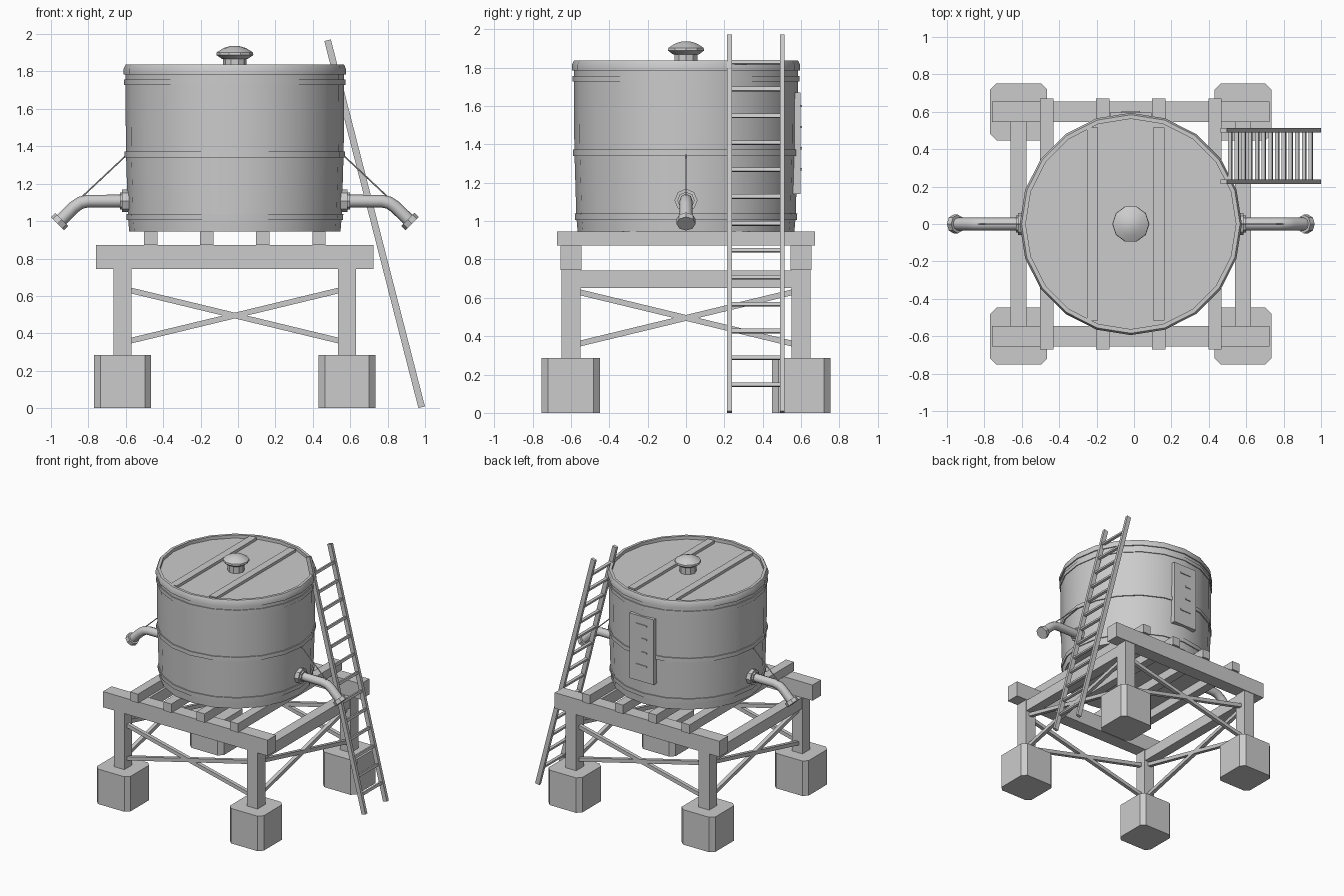
import bpy, bmesh, math
from mathutils import Vector

if "Cube" in bpy.data.objects:
    bpy.data.objects.remove(bpy.data.objects["Cube"])

CX = -0.017  # centre line of the tank and stand


def finish(name, bm, smooth=False):
    bmesh.ops.recalc_face_normals(bm, faces=bm.faces)
    me = bpy.data.meshes.new(name)
    bm.to_mesh(me)
    bm.free()
    ob = bpy.data.objects.new(name, me)
    bpy.context.collection.objects.link(ob)
    if smooth:
        bpy.ops.object.select_all(action='DESELECT')
        ob.select_set(True)
        bpy.context.view_layer.objects.active = ob
        bpy.ops.object.shade_smooth_by_angle(angle=math.radians(30))
    return ob


def box(name, lo, hi):
    bm = bmesh.new()
    bmesh.ops.create_cube(bm, size=1)
    for v in bm.verts:
        v.co = [(a + b) / 2 + c * (b - a) for a, b, c in zip(lo, hi, v.co)]
    return finish(name, bm)


def bar(name, a, b, w, d, side):
    """Rectangular bar from a to b; w is measured along the side vector."""
    a, b, s = Vector(a), Vector(b), Vector(side)
    n = (b - a).cross(s).normalized()
    bm = bmesh.new()
    bmesh.ops.create_cube(bm, size=1)
    for v in bm.verts:
        v.co = (a + b) / 2 + (b - a) * v.co.x + s * w * v.co.y + n * d * v.co.z
    return finish(name, bm)


def rod(name, a, b, r, n=8):
    a, b = Vector(a), Vector(b)
    bm = bmesh.new()
    bmesh.ops.create_cone(bm, cap_ends=True, segments=n, radius1=r, radius2=r,
                          depth=(b - a).length)
    ob = finish(name, bm, True)
    ob.rotation_mode = 'QUATERNION'
    ob.rotation_quaternion = (b - a).to_track_quat('Z', 'Y')
    ob.location = (a + b) / 2
    return ob


def lathe(name, profile, n):
    bm = bmesh.new()
    rings = [[bm.verts.new((CX + r * math.cos(math.tau * i / n),
                            r * math.sin(math.tau * i / n), z)) for i in range(n)]
             for r, z in profile]
    for p, q in zip(rings, rings[1:]):
        for i in range(n):
            j = (i + 1) % n
            bm.faces.new((p[i], p[j], q[j], q[i]))
    bm.faces.new(rings[0])
    bm.faces.new(rings[-1])
    return finish(name, bm, True)


# footings with chamfered corners, and posts
for sx in (-1, 1):
    for sy in (-1, 1):
        x, y = CX + sx * 0.6, sy * 0.6
        bm = bmesh.new()
        bmesh.ops.create_cube(bm, size=1)
        for v in bm.verts:
            v.co = (x + v.co.x * 0.305, y + v.co.y * 0.305, (v.co.z + 0.5) * 0.285)
        edges = [e for e in bm.edges if abs(e.verts[0].co.z - e.verts[1].co.z) > 0.1]
        bmesh.ops.bevel(bm, geom=edges, offset=0.034, segments=1, affect='EDGES')
        finish("footing", bm)
        box("post", (x - 0.048, y - 0.05, 0.27), (x + 0.048, y + 0.05, 0.76))

# beams and cross braces on all four sides
for s in (-1, 1):
    y, x = s * 0.6, CX + s * 0.6
    box("main_beam", (CX - 0.742, y - 0.055, 0.745), (CX + 0.742, y + 0.055, 0.873))
    box("side_beam", (x - 0.042, -0.56, 0.65), (x + 0.042, 0.56, 0.742))
    for t in (-1, 1):
        z0, z1 = 0.495 - t * 0.14, 0.495 + t * 0.14
        bar("front_brace", (CX - 0.58, y, z0), (CX + 0.58, y, z1), 0.03, 0.03, (0, 1, 0))
        bar("side_brace", (x, -0.58, z0), (x, 0.58, z1), 0.03, 0.03, (1, 0, 0))

# joists under the tank
for i in range(4):
    x = CX - 0.45 + 0.3 * i
    box("joist", (x - 0.036, -0.672, 0.873), (x + 0.036, 0.672, 0.945))

# tank body with hoops, rim and recessed lid
lathe("tank", [(0.565, 0.945), (0.57, 1.005), (0.578, 1.005), (0.580, 1.038), (0.572, 1.038),
               (0.581, 1.34), (0.590, 1.34), (0.590, 1.372), (0.582, 1.372),
               (0.585, 1.727), (0.592, 1.727), (0.592, 1.757), (0.585, 1.757), (0.585, 1.785),
               (0.594, 1.785), (0.594, 1.815), (0.584, 1.836), (0.562, 1.836), (0.562, 1.81)], 20)
for x in (-0.222, 0.132):
    box("lid_batten", (x - 0.03, -0.515, 1.80), (x + 0.03, 0.515, 1.832))

# cap on the lid
lathe("vent_cap", [(0.062, 1.80), (0.062, 1.868), (0.07, 1.868), (0.099, 1.888), (0.097, 1.902),
                   (0.06, 1.925), (0.02, 1.937)], 10)

# spouts with flanges and stay rods
for s in (-1, 1):
    def P(x, z):
        return (CX + s * x, 0, z)
    cu = bpy.data.curves.new("spout", 'CURVE')
    cu.dimensions = '3D'
    cu.bevel_depth = 0.034
    cu.bevel_resolution = 2
    cu.use_fill_caps = True
    sp = cu.splines.new('POLY')
    path = [(0.56, 1.107), (0.785, 1.107), (0.825, 1.098), (0.86, 1.074), (0.935, 1.0)]
    sp.points.add(len(path) - 1)
    for p, (x, z) in zip(sp.points, path):
        p.co = (*P(x, z), 1)
    bpy.context.collection.objects.link(bpy.data.objects.new("spout", cu))
    rod("spout_flange", P(0.555, 1.108), P(0.603, 1.108), 0.06)
    rod("spout_collar", P(0.6, 1.107), P(0.615, 1.107), 0.045)
    rod("spout_lip", P(0.925, 1.009), P(0.948, 0.986), 0.05)
    rod("stay_rod", P(0.58, 1.352), P(0.822, 1.125), 0.004, 6)

# level gauge board on the back
box("gauge_board", (CX - 0.11, 0.55, 1.14), (CX + 0.11, 0.597, 1.67))
for i, w in enumerate((0.1, 0.05, 0.05, 0.1)):
    z = 1.60 - 0.11 * i
    box("gauge_mark", (CX - 0.05, 0.59, z - 0.006), (CX - 0.05 + w, 0.604, z + 0.006))

# ladder leaning on the right side
bot, top = Vector((0.982, 0, 0.005)), Vector((0.479, 0, 1.967))
for y in (0.226, 0.502):
    o = Vector((0, y, 0))
    bar("ladder_rail", bot + o, top + o, 0.025, 0.036, (0, 1, 0))
for i in range(13):
    p = bot.lerp(top, (0.142 + 0.1405 * i) / 1.967)
    bar("ladder_rung", p + Vector((0, 0.226, 0)), p + Vector((0, 0.502, 0)), 0.02, 0.02,
        (top - bot).normalized())
